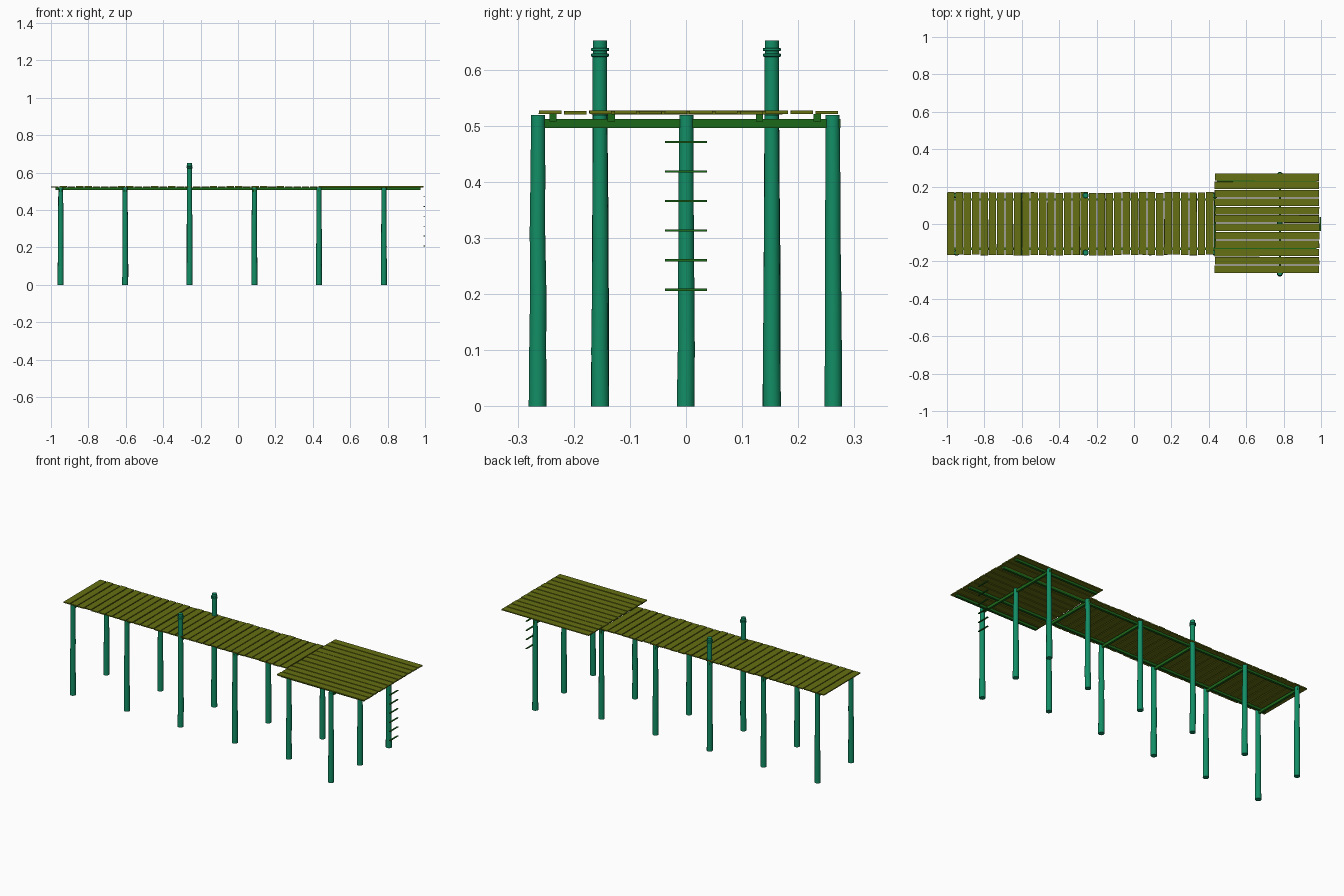
import bpy, bmesh, math, random

if "Cube" in bpy.data.objects:
    bpy.data.objects.remove(bpy.data.objects["Cube"])

random.seed(4)


def material(name, rgb):
    m = bpy.data.materials.new(name)
    m.diffuse_color = (*rgb, 1)
    m.use_nodes = True
    m.node_tree.nodes["Principled BSDF"].inputs["Base Color"].default_value = m.diffuse_color
    return m


PLANK = material("plank_wood", (0.13, 0.16, 0.006))
BEAM = material("beam_wood", (0.012, 0.14, 0.01))
POST = material("post_wood", (0.006, 0.27, 0.13))


def add(name, bm, mat, smooth=False):
    bmesh.ops.recalc_face_normals(bm, faces=bm.faces)
    me = bpy.data.meshes.new(name)
    bm.to_mesh(me)
    bm.free()
    me.materials.append(mat)
    ob = bpy.data.objects.new(name, me)
    bpy.context.collection.objects.link(ob)
    if smooth:
        bpy.context.view_layer.objects.active = ob
        bpy.ops.object.select_all(action='DESELECT')
        ob.select_set(True)
        bpy.ops.object.shade_smooth_by_angle(angle=math.radians(40))
    return ob


def box(name, x0, x1, y0, y1, z0, z1, mat, jitter=0.0):
    bm = bmesh.new()
    bmesh.ops.create_cube(bm, size=1)
    for v in bm.verts:
        v.co.x = x1 if v.co.x > 0 else x0
        v.co.y = y1 if v.co.y > 0 else y0
        v.co.z = z1 if v.co.z > 0 else z0
        v.co.x += random.uniform(-jitter, jitter)
        v.co.y += random.uniform(-jitter, jitter)
    return add(name, bm, mat)


def lathe(name, x, y, profile, mat, wobble=0.0, sides=14):
    """Stack of (radius, z) rings, each nudged sideways for a natural trunk."""
    bm = bmesh.new()
    rings = []
    for r, z in profile:
        dx, dy = (random.uniform(-wobble, wobble) for _ in range(2))
        rings.append([bm.verts.new((x + dx + r * math.cos(math.tau * i / sides),
                                    y + dy + r * math.sin(math.tau * i / sides), z))
                      for i in range(sides)])
    for a, b in zip(rings, rings[1:]):
        for i in range(sides):
            j = (i + 1) % sides
            bm.faces.new((a[i], a[j], b[j], b[i]))
    bm.faces.new(rings[0][::-1])
    bm.faces.new(rings[-1])
    return add(name, bm, mat, True)


def post(name, x, y, top):
    n = 5
    prof = [(0.0162 - 0.0034 * i / n, top * i / n) for i in range(n + 1)]
    lathe(name, x, y, prof, POST, 0.0008)


# Walkway posts; the pair at x=-0.26 are tall mooring posts with rope rings
POST_X = [-0.948, -0.603, -0.259, 0.087, 0.433]
for i, x in enumerate(POST_X):
    for side, y in (("front", -0.153), ("back", 0.153)):
        tall = i == 2
        post(f"{side}_post_{i}", x, y, 0.652 if tall else 0.519)
        if tall:
            for k, z in enumerate((0.626, 0.636)):
                lathe(f"{side}_post_ring_{k}", x, y,
                      [(0.0145, z - 0.003), (0.0165, z - 0.002),
                       (0.0165, z + 0.002), (0.0145, z + 0.003)], POST)
    # Cross beam joining each pair
    box(f"cross_beam_{i}", x - 0.006, x + 0.006, -0.165, 0.165, 0.496, 0.512, BEAM)

# End platform posts and beam
for k, y in enumerate((-0.264, 0.0, 0.262)):
    post(f"platform_post_{k}", 0.78, y, 0.519)
box("platform_cross_beam", 0.774, 0.786, -0.252, 0.275, 0.496, 0.512, BEAM)

# Long stringers under the decking
for y in (-0.133, 0.131):
    box("walkway_stringer", -0.975, 0.975, y - 0.0065, y + 0.0065, 0.508, 0.521, BEAM)
for y in (-0.237, 0.234):
    box("platform_stringer", 0.445, 0.975, y - 0.0065, y + 0.0065, 0.508, 0.521, BEAM)

# Walkway planks laid across
count = 32
pitch = 1.43 / count
for i in range(count):
    x0 = -1.0 + i * pitch
    dy, dz = random.uniform(-0.003, 0.003), random.uniform(-0.0008, 0.0008)
    box(f"walkway_plank_{i}", x0, x0 + pitch - 0.005, -0.166 + dy, 0.169 + dy,
        0.5205 + dz, 0.5265 + dz, PLANK, 0.0006)

# Platform planks laid lengthwise
pitch = 0.538 / 12
for i in range(12):
    y0 = -0.262 + i * pitch
    dx, dz = random.uniform(-0.002, 0.002), random.uniform(-0.0008, 0.0008)
    box(f"platform_plank_{i}", 0.432 + dx, 0.99 + dx, y0, y0 + pitch - 0.005,
        0.5208 + dz, 0.5268 + dz, PLANK, 0.0006)

# Ladder rungs off the platform end
for i in range(6):
    z = 0.208 + i * 0.0526
    box(f"ladder_rung_{i}", 0.991, 0.999, -0.037, 0.037, z - 0.002, z + 0.002, BEAM)
